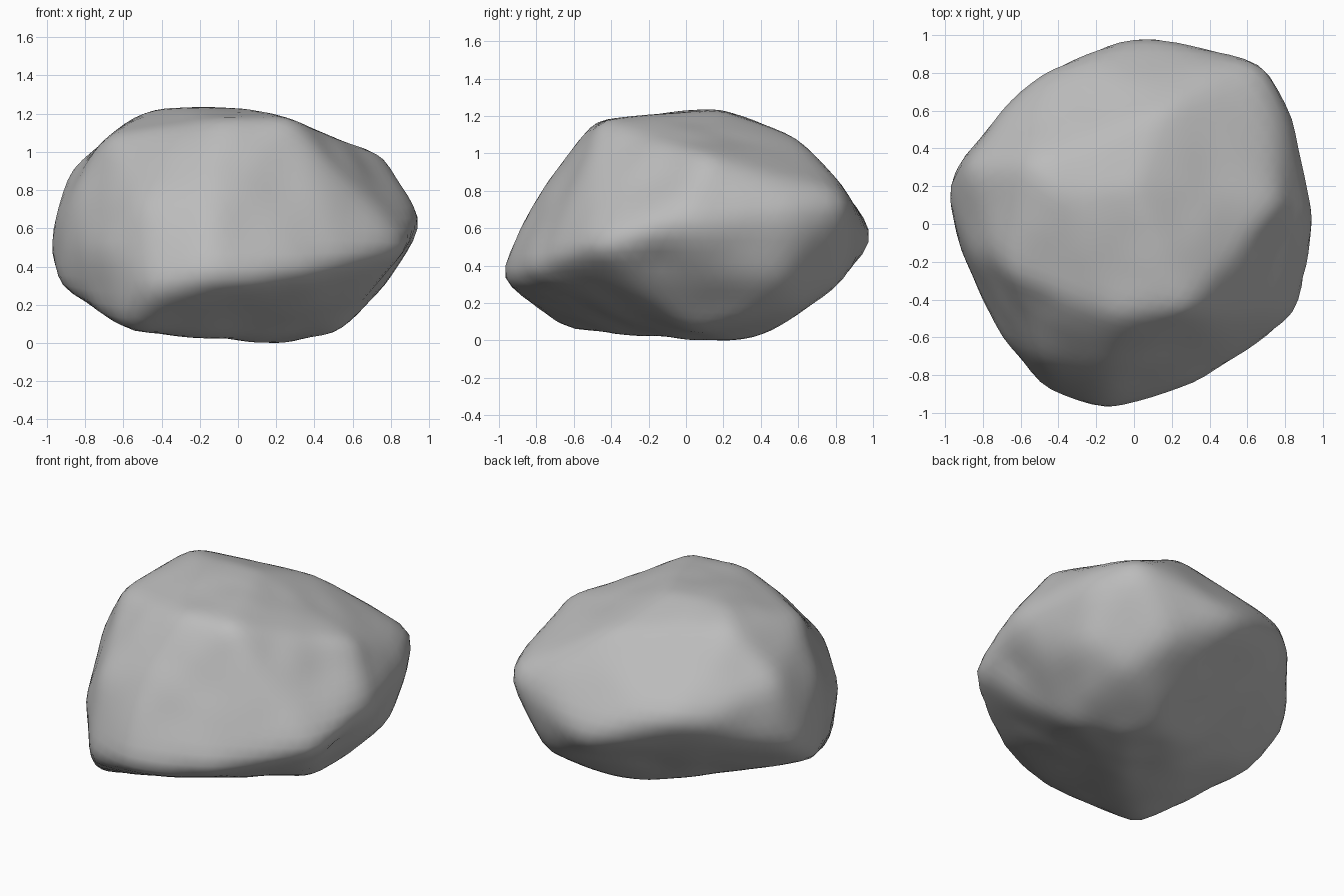
import bpy
import bmesh
from mathutils import Vector, noise
from mathutils.bvhtree import BVHTree

default_cube = bpy.data.objects.get("Cube")
if default_cube:
    bpy.data.objects.remove(default_cube, do_unlink=True)


def make_material(name, colour):
    material = bpy.data.materials.new(name)
    material.use_nodes = True
    material.diffuse_color = colour
    shader = material.node_tree.nodes["Principled BSDF"]
    shader.inputs["Base Color"].default_value = colour
    shader.inputs["Roughness"].default_value = 0.9
    return material


def build_hull(points):
    """Wrap a tight convex skin around the given corner points."""
    hull = bmesh.new()
    for point in points:
        hull.verts.new(point)
    result = bmesh.ops.convex_hull(hull, input=hull.verts[:])
    unused = {g for g in result["geom_interior"] + result["geom_unused"]
              if isinstance(g, bmesh.types.BMVert)}
    bmesh.ops.delete(hull, geom=list(unused), context="VERTS")
    bmesh.ops.recalc_face_normals(hull, faces=hull.faces[:])
    return hull


# Corners of the boulder, from the base upward
base_corners = [
    (-.6, -.66, .06), (-.2, -.3, .03), (.28, .22, 0), (0, .32, .03),
    (.2, .44, .03), (.5, .05, .05), (.62, .3, .14), (-.57, -.2, .1),
    (.3, .6, .15), (.55, .6, .17),
]
belly_corners = [
    (-.47, -.9, .29), (-.13, -1.01, .34), (.06, -.98, .32),
    (.35, -.87, .36), (.89, -.5, .5), (.78, .5, .34), (.77, .25, .31),
    (.45, .83, .29), (.03, 1.03, .53), (-.96, 0, .3), (-.99, .26, .46),
    (.98, 0, .63), (.97, -.18, .6), (-.93, -.15, .5),
]
shoulder_corners = [
    (.72, .87, .77), (.86, .56, .7), (.38, .92, .68), (-.24, .92, .72),
    (-.48, .84, .73), (-.6, .74, .7), (-.88, .33, .91), (-.96, .1, .7),
    (-.7, -.62, .5), (-.5, -.72, .75), (-.15, -.87, .68),
    (-.86, -.15, .82), (.5, -.7, .55), (.78, .14, .98), (.5, .83, .85),
]
crown_corners = [
    (.27, -.45, 1.19), (-.1, -.5, 1.18), (-.67, -.25, 1.09),
    (-.55, .3, 1.2), (-.4, .15, 1.25), (0, .2, 1.24), (.15, .6, 1.09),
]
corners = base_corners + belly_corners + shoulder_corners + crown_corners

# Project an even sphere onto the skin so shading stays smooth
hull = build_hull(corners)
surface = BVHTree.FromBMesh(hull)
centre = Vector((0, 0, .6))
rock = bmesh.new()
bmesh.ops.create_icosphere(rock, subdivisions=5, radius=1)
for vert in rock.verts:
    direction = vert.co.normalized()
    hit = surface.ray_cast(centre + direction * 4, -direction)[0]
    vert.co = hit if hit else centre + direction

# Pull the nearest vertex to every corner so the outline stays crisp
for corner in hull.verts:
    nearest = min(rock.verts, key=lambda v: (v.co - corner.co).length)
    nearest.co = corner.co
hull.free()

# Take only the hardest edge off the ridges
for _ in range(3):
    bmesh.ops.smooth_vert(rock, verts=rock.verts[:], factor=.5,
                          use_axis_x=True, use_axis_y=True, use_axis_z=True)

# Shallow weathering, and a hollow low on one side
hollow = Vector((.85, -.15, .42))
for vert in rock.verts:
    outward = (vert.co - centre).normalized()
    closeness = max(0, 1 - (vert.co - hollow).length / .35)
    dent = noise.noise(vert.co * 4) * .012
    vert.co += outward * (dent - .04 * closeness * closeness)

# Rest the boulder on the ground
lowest = min(vert.co.z for vert in rock.verts)
bmesh.ops.translate(rock, verts=rock.verts[:], vec=(0, 0, -lowest))

mesh = bpy.data.meshes.new("boulder")
rock.to_mesh(mesh)
rock.free()
boulder = bpy.data.objects.new("boulder", mesh)
bpy.context.collection.objects.link(boulder)
mesh.materials.append(make_material("stone grey", (.5, .5, .5, 1)))
for polygon in mesh.polygons:
    polygon.use_smooth = True
